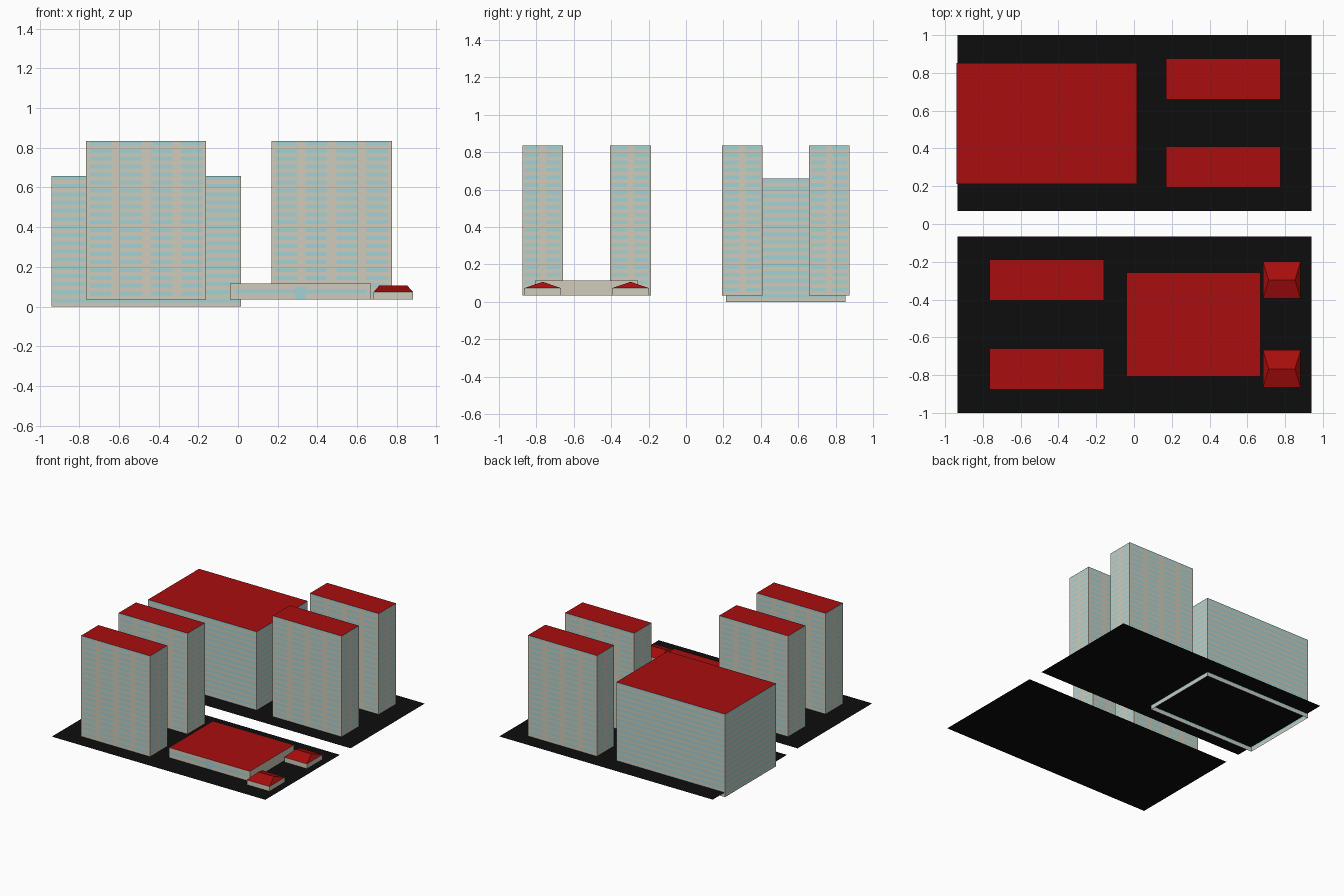
import bpy, bmesh

if "Cube" in bpy.data.objects:
    bpy.data.objects.remove(bpy.data.objects["Cube"])


def material(name, rgb):
    m = bpy.data.materials.new(name)
    m.diffuse_color = (*rgb, 1)
    m.use_nodes = True
    m.node_tree.nodes["Principled BSDF"].inputs["Base Color"].default_value = m.diffuse_color
    return m


MATS = [material("beige_wall", (0.63, 0.60, 0.50)),
        material("blue_glass", (0.37, 0.65, 0.66)),
        material("red_roof", (0.40, 0.004, 0.004)),
        material("black_ground", (0.004, 0.004, 0.004))]
WALL, GLASS, ROOF, GROUND = range(4)


def finish(bm, name):
    bmesh.ops.remove_doubles(bm, verts=bm.verts, dist=1e-5)
    me = bpy.data.meshes.new(name)
    bm.to_mesh(me)
    bm.free()
    for m in MATS:
        me.materials.append(m)
    ob = bpy.data.objects.new(name, me)
    bpy.context.collection.objects.link(ob)
    return ob


def face(bm, pts, mat):
    f = bm.faces.new([bm.verts.new(p) for p in pts])
    f.material_index = mat


def wall(bm, a, b, zs, us, is_glass):
    """Flat wall from a to b, split into flush wall and window panels."""
    def at(u, z):
        return (a[0] + (b[0] - a[0]) * u, a[1] + (b[1] - a[1]) * u, z)
    for j, (z0, z1) in enumerate(zip(zs, zs[1:])):
        for i, (u0, u1) in enumerate(zip(us, us[1:])):
            face(bm, [at(u0, z0), at(u1, z0), at(u1, z1), at(u0, z1)],
                 GLASS if is_glass(i, j) else WALL)


def floors(z0, z1, n):
    """Heights of alternating wall and window bands."""
    h = (z1 - z0) / n
    return [z for k in range(n) for z in (z0 + k * h, z0 + (k + 0.5) * h)] + [z1]


def block(name, x0, x1, y0, y1, zs, long_us, short_us, is_glass, side_glass=None):
    bm = bmesh.new()
    c = [(x0, y0), (x1, y0), (x1, y1), (x0, y1)]
    for k in range(4):
        side = k % 2
        wall(bm, c[k], c[(k + 1) % 4], zs, short_us if side else long_us,
             side_glass if side and side_glass else is_glass)
    face(bm, [(x, y, zs[-1]) for x, y in c], ROOF)
    return finish(bm, name)


def banded(i, j):
    return i % 2 == 1 and j % 2 == 1


Z = 0.035

# Two ground plates with the street gap between them
for name, y0, y1 in (("front_ground", -1.0, -0.065), ("back_ground", 0.07, 1.0)):
    bm = bmesh.new()
    face(bm, [(-0.935, y0, Z), (0.94, y0, Z), (0.94, y1, Z), (-0.935, y1, Z)], GROUND)
    finish(bm, name)

# Four apartment towers
tower_long = [0, 0.03, 0.21, 0.28, 0.46, 0.54, 0.72, 0.79, 0.97, 1]
tower_short = [0, 0.05, 0.42, 0.58, 0.95, 1]
for name, x0, y0 in (("front_tower", -0.765, -0.875), ("front_inner_tower", -0.765, -0.405),
                     ("back_inner_tower", 0.17, 0.192), ("back_tower", 0.17, 0.658)):
    block(name, x0, x0 + 0.605, y0, y0 + 0.217, floors(Z, 0.835, 20),
          tower_long, tower_short, banded)

# Large office block, open underneath and reaching below the ground plate
block("office_block", -0.94, 0.015, 0.213, 0.853, floors(0, 0.658, 16),
      [0, 0.005, 0.995, 1], [0, 0.005, 0.995, 1], banded)

# Low hall with a glass entrance and a window strip
block("low_hall", -0.04, 0.67, -0.808, -0.257, [Z, 0.065, 0.085, 0.102, 0.115],
      [0, 0.03, 0.46, 0.54, 0.97, 1], [0, 1],
      lambda i, j: (i == 2 and j < 3) or (i in (1, 3) and j == 1),
      lambda i, j: False)

# Two small houses with hipped roofs
for name, y0 in (("front_house", -0.865), ("back_house", -0.395)):
    x0, x1, y1 = 0.683, 0.882, y0 + 0.197
    ym = (y0 + y1) / 2
    ze, zr = 0.073, 0.107
    bm = bmesh.new()
    c = [(x0, y0), (x1, y0), (x1, y1), (x0, y1)]
    for k in range(4):
        wall(bm, c[k], c[(k + 1) % 4], [Z, ze], [0, 1], lambda i, j: False)
    e = [(x, y, ze) for x, y in c]
    r0, r1 = (x0 + 0.03, ym, zr), (x1 - 0.03, ym, zr)
    for pts in ([e[0], e[1], r1, r0], [e[1], e[2], r1],
                [e[2], e[3], r0, r1], [e[3], e[0], r0]):
        face(bm, pts, ROOF)
    finish(bm, name)
